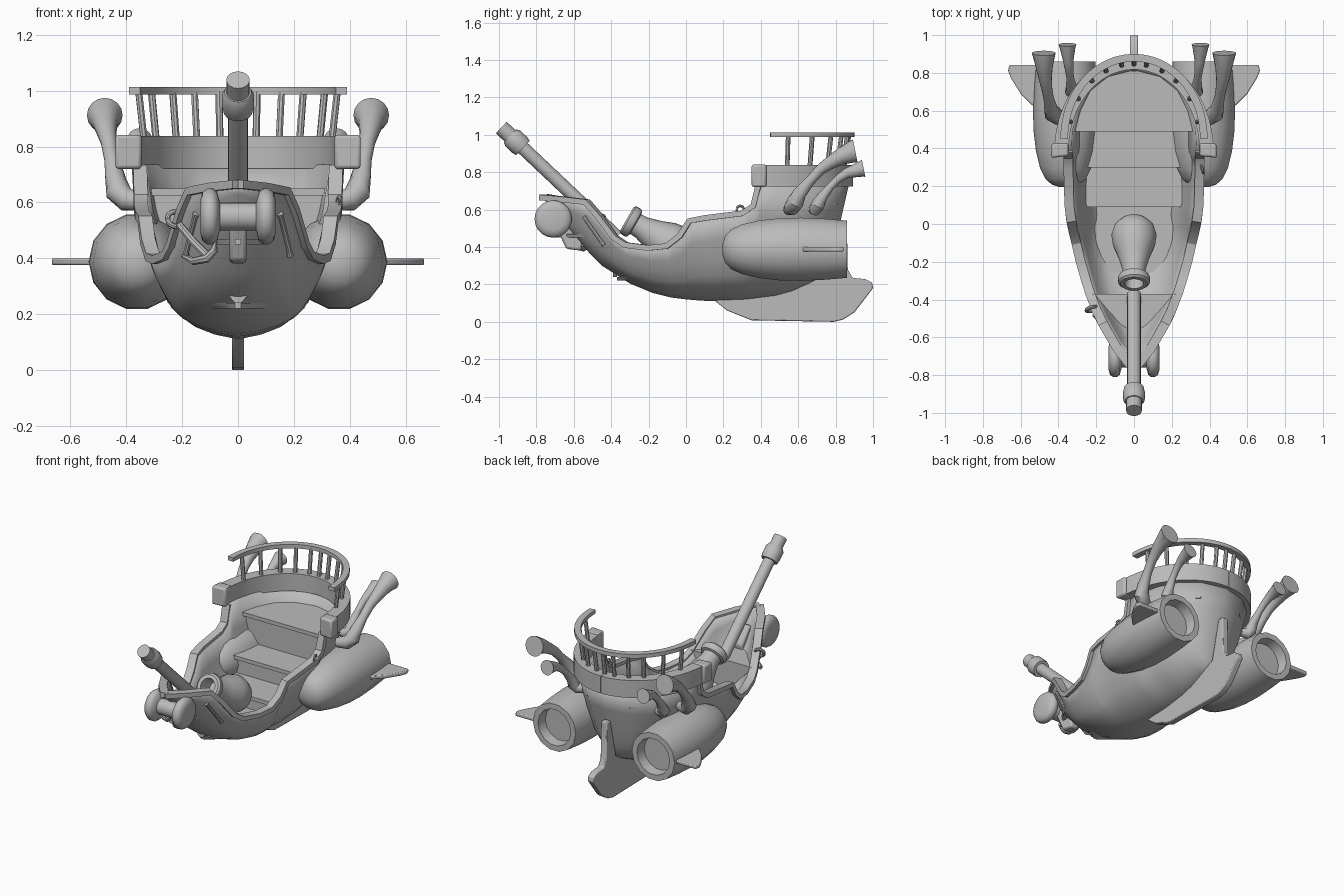
import bpy, bmesh, math
from mathutils import Vector as V

cube = bpy.data.objects.get("Cube")
if cube:
    bpy.data.objects.remove(cube)

grey = bpy.data.materials.new("plain grey")
grey.use_nodes = True
grey.diffuse_color = (0.5, 0.5, 0.5, 1)
grey.node_tree.nodes["Principled BSDF"].inputs["Base Color"].default_value = (0.5, 0.5, 0.5, 1)


def finish(name, bm, mirror=False, thick=0, bevel=0, recalc=True, angle=40):
    """Turn a bmesh into a named, smooth shaded object."""
    if recalc:
        bmesh.ops.recalc_face_normals(bm, faces=bm.faces)
    me = bpy.data.meshes.new(name)
    bm.to_mesh(me)
    bm.free()
    ob = bpy.data.objects.new(name, me)
    bpy.context.collection.objects.link(ob)
    me.materials.append(grey)
    if mirror:
        m = ob.modifiers.new("mirror", "MIRROR")
        m.merge_threshold = 0.002
    if thick:
        s = ob.modifiers.new("wall", "SOLIDIFY")
        s.thickness, s.offset = thick, -1
    if bevel:
        b = ob.modifiers.new("bevel", "BEVEL")
        b.width, b.segments, b.limit_method = bevel, 2, "ANGLE"
    bpy.ops.object.select_all(action="DESELECT")
    ob.select_set(True)
    bpy.context.view_layer.objects.active = ob
    bpy.ops.object.shade_smooth_by_angle(angle=math.radians(angle))
    return ob


def skin(bm, loops, caps=True):
    """Join equal closed loops of points into a skin."""
    rows = [[bm.verts.new(p) for p in loop] for loop in loops]
    n = len(rows[0])
    for a, b in zip(rows, rows[1:]):
        for k in range(n):
            bm.faces.new((a[k], a[(k + 1) % n], b[(k + 1) % n], b[k]))
    if caps:
        bm.faces.new(rows[0])
        bm.faces.new(rows[-1])


def tube(name, pts, radii, axis=None, segs=16, **kw):
    """Round rings along a path, or along a fixed axis for turned parts."""
    pts = [V(p) for p in pts]
    loops = []
    for i, (p, r) in enumerate(zip(pts, radii)):
        t = V(axis) if axis else pts[min(i + 1, len(pts) - 1)] - pts[max(i - 1, 0)]
        q = t.to_track_quat("Z", "Y")
        loops.append([p + q @ V((r * math.cos(a), r * math.sin(a), 0))
                      for a in (math.tau * k / segs for k in range(segs))])
    bm = bmesh.new()
    skin(bm, loops)
    return finish(name, bm, **kw)


def turned(name, start, axis, profile, **kw):
    """Lathe a (distance, radius) profile around an axis."""
    d = V(axis).normalized()
    return tube(name, [V(start) + d * h for h, r in profile],
                [r for h, r in profile], axis=d, **kw)


def bar(name, path, w, h, **kw):
    """Sweep a rectangle along a path, keeping its width level."""
    path = [V(p) for p in path]
    loops = []
    for i, p in enumerate(path):
        t = (path[min(i + 1, len(path) - 1)] - path[max(i - 1, 0)]).normalized()
        side = V((t.y, -t.x, 0)).normalized()
        up = side.cross(t)
        loops.append([p + side * a * w / 2 + up * b * h / 2
                      for a, b in ((-1, -1), (1, -1), (1, 1), (-1, 1))])
    bm = bmesh.new()
    skin(bm, loops)
    return finish(name, bm, **kw)


def plate(name, outline, offset, **kw):
    """Extrude a flat outline by an offset."""
    bm = bmesh.new()
    skin(bm, [[V(p) for p in outline], [V(p) + V(offset) for p in outline]])
    return finish(name, bm, **kw)


def lerp_table(x, xs, ys):
    for i in range(len(xs) - 1):
        if x <= xs[i + 1]:
            t = max(0, (x - xs[i]) / (xs[i + 1] - xs[i]))
            return ys[i] + (ys[i + 1] - ys[i]) * t
    return ys[-1]


# Hull: half breadth, y and height of the top edge, then y and height of the keel
stations = [
    (0, -.77, .665, -.66, .54), (.1, -.66, .655, -.6, .46), (.175, -.53, .64, -.5, .35),
    (.205, -.47, .57, -.45, .3), (.24, -.38, .45, -.37, .25), (.26, -.32, .41, -.3, .205),
    (.295, -.2, .395, -.18, .155), (.318, -.1, .405, -.08, .13), (.335, -.03, .46, 0, .12),
    (.345, .02, .54, .06, .115), (.355, .1, .555, .14, .11), (.36, .3, .58, .3, .115),
    (.36, .36, .62, .36, .12), (.365, .39, .73, .4, .125), (.36, .5, .73, .48, .135),
    (.33, .62, .73, .57, .16), (.27, .74, .73, .66, .2), (.16, .83, .73, .72, .225),
    (0, .87, .73, .76, .25)]
rise = [0, .04, .1, .19, .3, .5, .72, 1]
spread = [0, .24, .43, .59, .71, .82, .92, 1]

bm = bmesh.new()
grid = [[bm.verts.new((x * s, ky + (y - ky) * r, kz + (z - kz) * r))
         for r, s in zip(rise, spread)] for x, y, z, ky, kz in stations]
for a, b in zip(grid, grid[1:]):
    for j in range(len(rise) - 1):
        bm.faces.new((a[j], b[j], b[j + 1], a[j + 1]))
finish("hull", bm, mirror=True, thick=.035, recalc=False)

# Gunwale along the hull's top edge
rim = [(max(0, x - .012), y, z) for x, y, z, ky, kz in stations[:14]]
bar("gunwale", rim, .05, .03, mirror=True, angle=30)


def breadth(y, z):
    ys = [s[1] for s in stations]
    x, top, keel = (lerp_table(y, ys, [s[k] for s in stations]) for k in (0, 2, 4))
    return max(.01, x * lerp_table((z - keel) / (top - keel), rise, spread) - .022)


def deck(name, y0, y1, top, bottom, steps=8):
    ys = [y0 + (y1 - y0) * i / steps for i in range(steps + 1)]
    loops = [[(breadth(y, z), y, z) for y in ys] + [(-breadth(y, z), y, z) for y in ys[::-1]]
             for z in (bottom, top)]
    bm = bmesh.new()
    skin(bm, loops)
    finish(name, bm)


# Stepped decks with risers
deck("stern_deck", .49, .81, .65, .625)
deck("upper_riser", .51, .53, .64, .44, 1)
deck("middle_step", .3, .53, .455, .43)
deck("middle_riser", .32, .34, .44, .32, 1)
deck("lower_step", .09, .34, .335, .31)
deck("lower_riser", .11, .13, .32, .2, 1)
deck("main_floor", -.37, .13, .24, .22)
deck("bow_deck", -.7, -.37, .47, .45)
deck("bow_riser", -.39, -.37, .46, .24, 1)


def arch(x, y0, y1, z, n=24):
    """Pointed horseshoe following the stern."""
    return [(x * math.sin(a) * (1 - .04 * math.cos(a)), y0 + (y1 - y0) * math.cos(a) ** .9, z)
            for a in (math.pi / 2 * (k / n) for k in range(n, -1, -1))]


# Stern band, guard rail and posts
bar("stern_band", arch(.385, .38, .855, .78), .075, .115, mirror=True, angle=30)
for s, side in ((1, "left"), (-1, "right")):
    plate(side + "_band_end", [(s * .345, .36, .72), (s * .44, .35, .72), (s * .435, .43, .72),
                               (s * .345, .43, .72)], (0, 0, .122), bevel=.012)
bar("guard_rail", arch(.37, .45, .88, 1), .04, .026, mirror=True, angle=30)
top, base = arch(.365, .45, .87, .995), arch(.345, .45, .845, .82)
for k in (3, 8, 13, 17, 21):
    tube("rail_post", [base[k], top[k]], (.013, .013), segs=8, mirror=True)
tube("rear_rail_post", [base[-1], top[-1]], (.013, .013), segs=8)

# Engine pods with recessed nozzles, and their fins
turned("engine_pod", (.362, .195, .388), (0, 1, 0),
       [(0, .03), (.015, .075), (.045, .108), (.1, .135), (.19, .157), (.3, .17), (.42, .173),
        (.55, .167), (.665, .157), (.665, .12), (.6, .112)], segs=14, mirror=True)
plate("pod_fin", [(.5, .6, .376), (.54, .63, .376), (.6, .69, .376), (.65, .77, .376),
                  (.667, .81, .376), (.66, .842, .376), (.5, .842, .376)],
      (0, 0, .024), mirror=True, bevel=.006)

# Keel fin with a stem climbing the stern
keel = [(.15, .115), (.22, .06), (.35, .008), (.79, 0), (.84, .012), (.9, .05), (.97, .14),
        (1, .18), (.995, .21), (.96, .228), (.89, .235), (.865, .28), (.86, .52), (.82, .52),
        (.76, .26), (.6, .19), (.4, .15)]
plate("keel_fin", [(-.022, y, z) for y, z in keel], (.044, 0, 0), bevel=.006)

# Bowsprit with collar and tip
turned("bowsprit", (0, -.37, .455), (0, -.73, .69),
       [(0, .036), (.69, .036), (.69, .053), (.715, .058), (.765, .058), (.785, .048),
        (.785, .042), (.85, .042)], segs=16)

# Winch drum on the bow, and its bracket
turned("winch_drum", (-.135, -.71, .55), (1, 0, 0),
       [(0, .06), (.008, .088), (.025, .1), (.045, .1), (.06, .088), (.07, .05), (.2, .05),
        (.21, .088), (.225, .1), (.245, .1), (.262, .088), (.27, .06)], segs=20)
plate("winch_bracket", [(-.03, y, z) for y, z in
                        ((-.72, .56), (-.64, .39), (-.56, .38), (-.54, .5), (-.62, .6))],
      (.06, 0, 0), bevel=.012)

# Rods on the bow sides
tube("bow_rod", [(.15, -.545, .56), (.155, -.535, .545), (.185, -.45, .425), (.187, -.44, .41)],
     (.013, .01, .01, .013), segs=8, mirror=True)


def ring(name, centre, axis, big, small):
    q = V(axis).to_track_quat("Z", "Y")
    pts = [V(centre) + q @ V((big * math.cos(a), big * math.sin(a), 0))
           for a in (math.tau * k / 16 for k in range(17))]
    tube(name, pts, [small] * 17, segs=8)


# Grapple hung on the right bow, and a mooring ring
ring("grapple_ring", (-.225, -.45, .54), (.3, -1, .4), .028, .01)
tube("grapple_shank", [(-.21, -.48, .52), (-.16, -.53, .46), (-.11, -.58, .41)],
     (.013, .014, .014), segs=8)
tube("grapple_claw", [(-.2, -.49, .41), (-.16, -.55, .39), (-.11, -.58, .4), (-.085, -.59, .43),
                      (-.08, -.58, .47)], (.006, .014, .016, .014, .005), segs=8)
ring("mooring_ring", (.362, .29, .6), (1, .3, 0), .02, .007)

# Cannon standing on the main floor
turned("cannon", (0, .03, .35), (0, -.87, .5),
       [(0, .03), (.015, .07), (.05, .105), (.1, .12), (.16, .112), (.23, .085), (.31, .062),
        (.345, .06), (.35, .078), (.365, .086), (.39, .084), (.4, .072), (.4, .05), (.3, .045)],
       segs=20)

# Flared exhaust pipes, two on each side
tube("large_exhaust", [(.34, .55, .60), (.40, .565, .61), (.43, .585, .64), (.44, .61, .69),
                       (.452, .665, .755), (.462, .72, .815), (.47, .77, .85), (.475, .83, .885),
                       (.477, .895, .91), (.477, .905, .912)],
     (.03, .042, .046, .036, .027, .029, .035, .045, .06, .064), mirror=True)
tube("small_exhaust", [(.27, .68, .60), (.31, .69, .6), (.33, .705, .625), (.332, .73, .67),
                       (.338, .775, .725), (.343, .815, .765), (.348, .86, .795),
                       (.352, .94, .818), (.352, .95, .82)],
     (.025, .034, .037, .028, .02, .022, .027, .043, .047), mirror=True)
